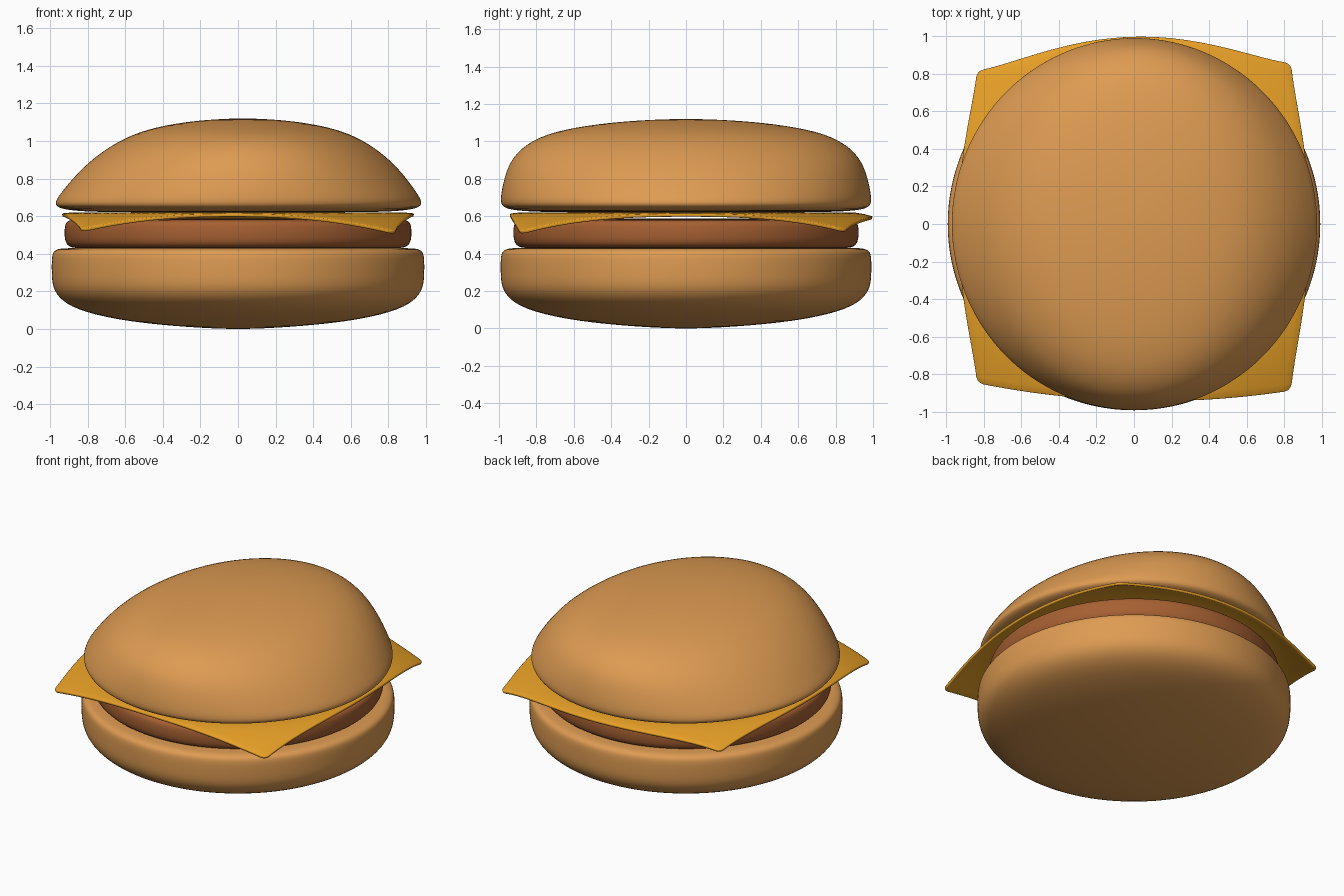
import bpy, bmesh, math

if "Cube" in bpy.data.objects:
    bpy.data.objects.remove(bpy.data.objects["Cube"], do_unlink=True)


def material(name, colour):
    m = bpy.data.materials.new(name)
    m.use_nodes = True
    rgba = (*colour, 1)
    m.diffuse_color = rgba
    m.node_tree.nodes["Principled BSDF"].inputs["Base Color"].default_value = rgba
    return m


bun_mat = material("toasted bun", (0.73, 0.33, 0.085))
patty_mat = material("grilled meat", (0.38, 0.117, 0.032))
cheese_mat = material("yellow cheese", (0.80, 0.35, 0.02))


def finish(bm, name, mat, levels):
    bmesh.ops.recalc_face_normals(bm, faces=bm.faces)
    mesh = bpy.data.meshes.new(name)
    bm.to_mesh(mesh)
    bm.free()
    mesh.materials.append(mat)
    mesh.shade_smooth()
    ob = bpy.data.objects.new(name, mesh)
    bpy.context.collection.objects.link(ob)
    if levels:
        sub = ob.modifiers.new("smooth", "SUBSURF")
        sub.levels = sub.render_levels = levels
    return ob


def rounded_disc(name, rows, mat, lean=0, segments=48):
    """Stack elliptical rings given as (height, x radius, y radius)."""
    bm = bmesh.new()
    base, top = rows[0][0], rows[-1][0]
    rings = []
    for z, rx, ry in rows:
        cx = lean * (z - base) / (top - base)
        angles = [math.tau * i / segments for i in range(segments)]
        rings.append([bm.verts.new((cx + rx * math.cos(a), ry * math.sin(a), z))
                      for a in angles])
    for lo, hi in zip(rings, rings[1:]):
        for i in range(segments):
            j = (i + 1) % segments
            bm.faces.new((lo[i], lo[j], hi[j], hi[i]))
    bm.faces.new(rings[0][::-1])
    bm.faces.new(rings[-1])
    return finish(bm, name, mat, 2)


def circular(rows):
    return [(z, r, r) for z, r in rows]


# Bottom bun: bowl-like underside, straight wall, flat cut top
rounded_disc("bottom_bun", circular([
    (0, 0.05), (0.008, 0.25), (0.037, 0.58), (0.09, 0.83), (0.15, 0.945),
    (0.22, 0.99), (0.30, 0.994), (0.38, 0.994), (0.415, 0.985),
    (0.43, 0.95), (0.43, 0.88), (0.43, 0.05)]), bun_mat)

# Meat patty
rounded_disc("patty", circular([
    (0.425, 0.05), (0.425, 0.85), (0.435, 0.90), (0.465, 0.926),
    (0.55, 0.926), (0.575, 0.912), (0.587, 0.87), (0.587, 0.05)]), patty_mat)

# Top bun: broader across its depth than its width near the crown
rounded_disc("top_bun", [
    (0.62, 0.05, 0.05), (0.62, 0.70, 0.72), (0.628, 0.87, 0.89),
    (0.642, 0.96, 0.975), (0.67, 0.985, 0.995), (0.73, 0.945, 0.99),
    (0.82, 0.875, 0.97), (0.92, 0.775, 0.93), (1.01, 0.64, 0.825),
    (1.065, 0.50, 0.66), (1.10, 0.32, 0.42), (1.115, 0.16, 0.21),
    (1.12, 0.04, 0.05)], bun_mat, lean=0.025)

# Cheese slice: square sheet with bulging sides and drooping corners
bm = bmesh.new()
bmesh.ops.create_grid(bm, x_segments=44, y_segments=44, size=1)
corners = [v for v in bm.verts if len(v.link_edges) == 2]
bmesh.ops.bevel(bm, geom=corners, offset=0.04, segments=3, profile=0.5,
                affect="VERTICES")
for v in bm.verts:
    u, w = v.co.x, v.co.y
    x = u * (0.835 + 0.10 * (1 - w * w) ** 1.4)
    side = 0.835 if w > 0 else 0.865
    bulge = 0.16 * (1 - u * u) ** 1.4 if w > 0 else 0.075 * (1 - u * u)
    y = w * (side + bulge)
    y += 0.02 * u * w * abs(w)
    reach = max(0, math.hypot(x, y) - 0.91) / 0.27
    v.co = (x, y, 0.61 - 0.085 * reach ** 1.3)
cheese = finish(bm, "cheese_slice", cheese_mat, 0)
solid = cheese.modifiers.new("thickness", "SOLIDIFY")
solid.thickness = 0.018
solid.offset = 0
soft = cheese.modifiers.new("soft edge", "BEVEL")
soft.width = 0.005
soft.segments = 2
